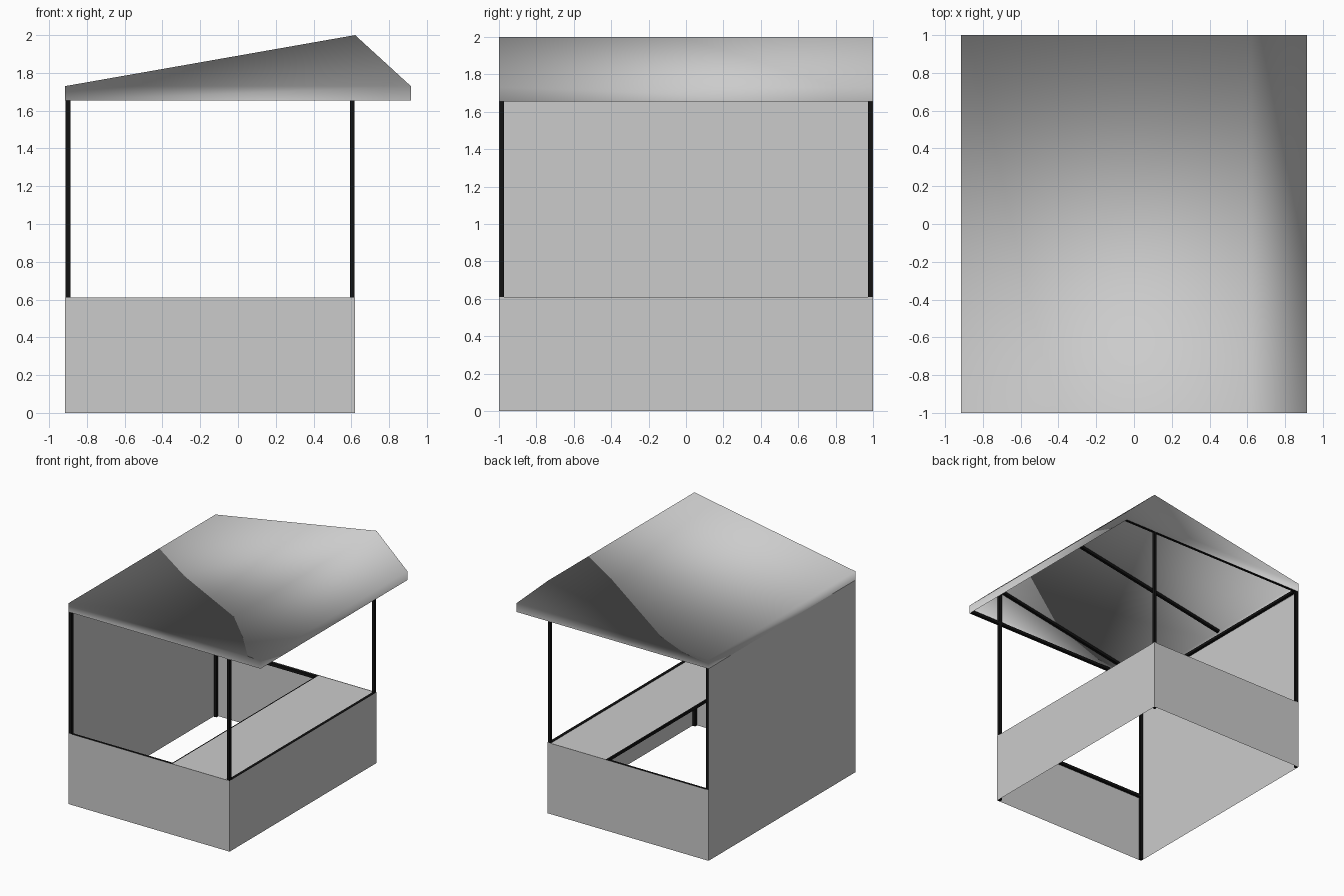
import bpy
from mathutils import Vector

if "Cube" in bpy.data.objects:
    bpy.data.objects.remove(bpy.data.objects["Cube"])

L, R, E = -0.915, 0.62, 0.915      # rear wall, counter wall, eave overhang
TOP, EAVE, LIP, RIDGE = 0.61, 1.655, 1.73, 2.0
T = 0.024                          # frame bar thickness

black = bpy.data.materials.new("black_frame")
black.diffuse_color = (0.006, 0.006, 0.006, 1)
black.use_nodes = True
black.node_tree.nodes["Principled BSDF"].inputs["Base Color"].default_value = black.diffuse_color


def mesh(name, verts, faces, smooth=False):
    me = bpy.data.meshes.new(name)
    me.from_pydata(verts, [], faces)
    me.update()
    if smooth:
        me.shade_smooth()
    ob = bpy.data.objects.new(name, me)
    bpy.context.collection.objects.link(ob)
    return ob


def bar(name, a, b):
    """Square bar running from a to b."""
    a, b = Vector(a), Vector(b)
    d = (b - a).normalized()
    side = Vector((0, 1, 0)) if abs(d.y) < 0.9 else Vector((1, 0, 0))
    up = d.cross(side)
    h = T / 2
    ring = [side * i * h + up * j * h for i, j in ((-1, -1), (1, -1), (1, 1), (-1, 1))]
    faces = [(0, 1, 2, 3), (7, 6, 5, 4)]
    faces += [(i, i + 4, (i + 1) % 4 + 4, (i + 1) % 4) for i in range(4)]
    ob = mesh(name, [p + r for p in (a, b) for r in ring], faces)
    ob.data.materials.append(black)


# Cloth side panels, counter front and tall rear wall
for name, y, order in (("front_panel", -1, (0, 1, 2, 3)), ("back_panel", 1, (3, 2, 1, 0))):
    mesh(name, [(L, y, 0), (R, y, 0), (R, y, TOP), (L, y, TOP)], [order])
mesh("counter_panel", [(R, -1, 0), (R, 1, 0), (R, 1, TOP), (R, -1, TOP)], [(0, 1, 2, 3)])
mesh("rear_wall", [(L, -1, 0), (L, 1, 0), (L, 1, EAVE), (L, -1, EAVE)], [(3, 2, 1, 0)])

# Counter top
C = 0.07
mesh("counter_top", [(C, -1, 0.607), (R - T, -1, 0.607), (R - T, 1, 0.607), (C, 1, 0.607)], [(0, 1, 2, 3)])

# Roof canopy: profile extruded along y, gables closed, underside open
prof = [(L, EAVE), (L, LIP), (R, RIDGE), (E, LIP), (E, EAVE)]
verts = [(x, y, z) for y in (-1, 1) for x, z in prof]
faces = [(i, i + 5, i + 6, i + 1) for i in range(4)]
faces += [(4, 3, 2, 1, 0), (5, 6, 7, 8, 9)]
mesh("roof_canopy", verts, faces, smooth=True)

# Corner posts, rafters and rails on both ends
xl, xr = L + 0.015, R - 0.014
for tag, s in (("front", -1), ("back", 1)):
    y = s * 0.985
    bar(tag + "_rear_post", (xl, y, 0), (xl, y, 1.71))
    bar(tag + "_counter_post", (xr, y, 0), (xr, y, 1.97))
    bar(tag + "_rafter", (xl, y, 1.717), (xr, y, 1.98))
    bar(tag + "_eave_rail", (xl, y, 1.667), (E - 0.005, y, 1.667))
    bar(tag + "_panel_rail", (xl, y, 0.594), (xr, y, 0.594))
bar("middle_rafter", (xl, 0, 1.717), (xr, 0, 1.98))

# Long rails along the stall
for name, x, z in (("rear_eave_rail", xl, 1.667), ("ridge_rail", xr, 1.975),
                   ("counter_outer_rail", xr, 0.598), ("counter_inner_rail", C, 0.594)):
    bar(name, (x, -0.985, z), (x, 0.985, z))
